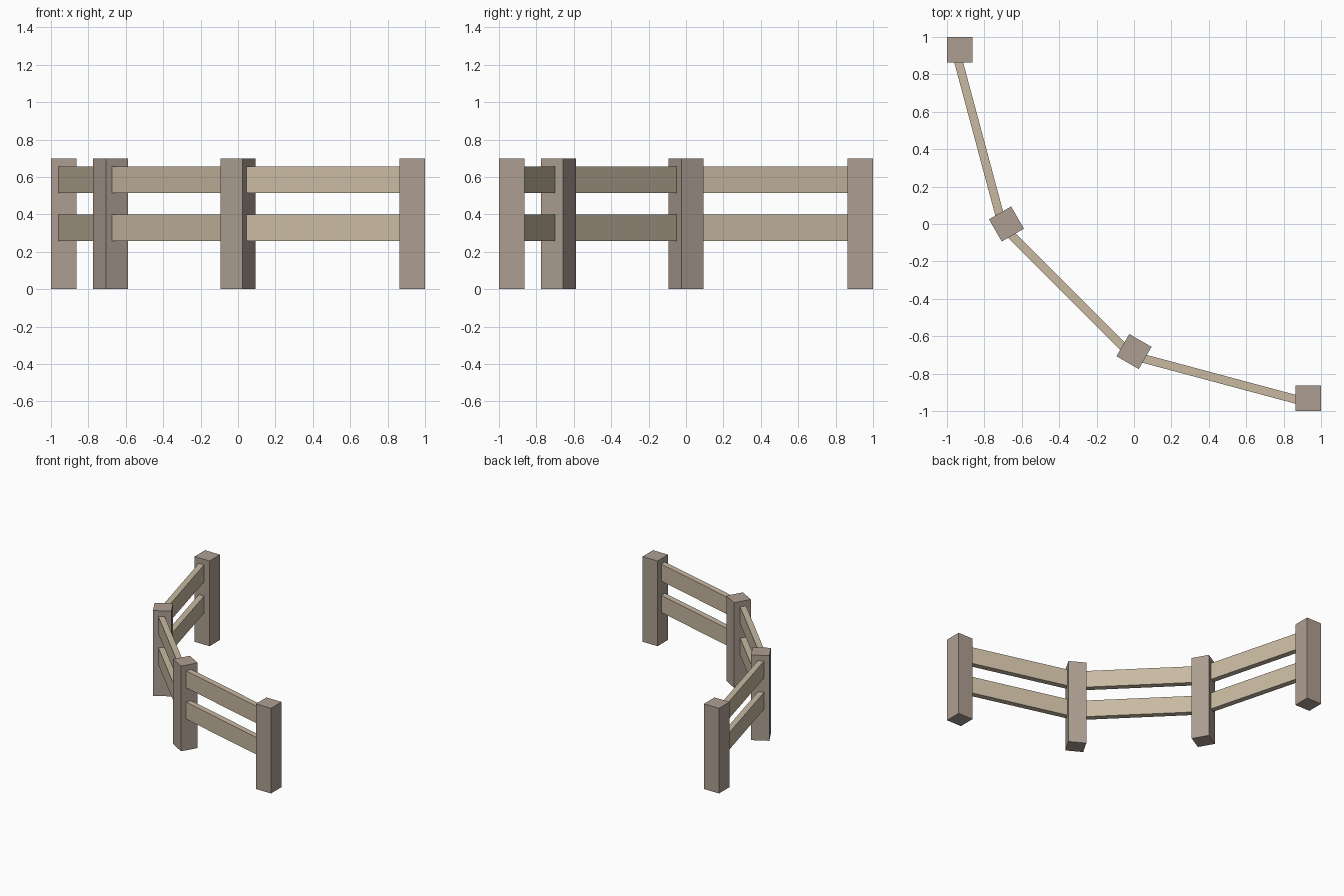
import bpy
from math import cos, sin, radians, atan2
from mathutils import Vector

if "Cube" in bpy.data.objects:
    bpy.data.objects.remove(bpy.data.objects["Cube"])

R, C = 1.863, 0.9315          # arc radius and centre offset
POST_W, POST_H = 0.137, 0.70
RAIL_T, RAIL_H = 0.046, 0.14


def material(name, color):
    m = bpy.data.materials.new(name)
    m.diffuse_color = (*color, 1)
    m.use_nodes = True
    m.node_tree.nodes["Principled BSDF"].inputs["Base Color"].default_value = m.diffuse_color
    return m


post_mat = material("post_wood", (0.42, 0.345, 0.29))
rail_mat = material("rail_wood", (0.58, 0.49, 0.36))


def box(name, loc, size, angle, mat):
    bpy.ops.mesh.primitive_cube_add(size=1, location=loc, rotation=(0, 0, angle))
    ob = bpy.context.object
    ob.name = name
    ob.scale = size
    bpy.ops.object.transform_apply(location=False, rotation=False, scale=True)
    ob.data.materials.append(mat)
    return ob


# Posts evenly spaced on a quarter circle, turned to follow it
angles = [radians(180 + 30 * i) for i in range(4)]
centres = [Vector((C + R * cos(a), C + R * sin(a), 0)) for a in angles]
for i, (a, p) in enumerate(zip(angles, centres)):
    box(f"post_{i + 1}", (p.x, p.y, POST_H / 2), (POST_W, POST_W, POST_H), a, post_mat)

# Two rails per span, set to the outer side of the post centreline
for i, (p, q) in enumerate(zip(centres, centres[1:])):
    d = q - p
    outward = Vector((d.y, -d.x, 0)).normalized()
    mid = (p + q) / 2 + outward * RAIL_T / 2
    for label, z in (("lower", 0.328), ("upper", 0.585)):
        box(f"{label}_rail_{i + 1}", (mid.x, mid.y, z),
            (d.length, RAIL_T, RAIL_H), atan2(d.y, d.x), rail_mat)
